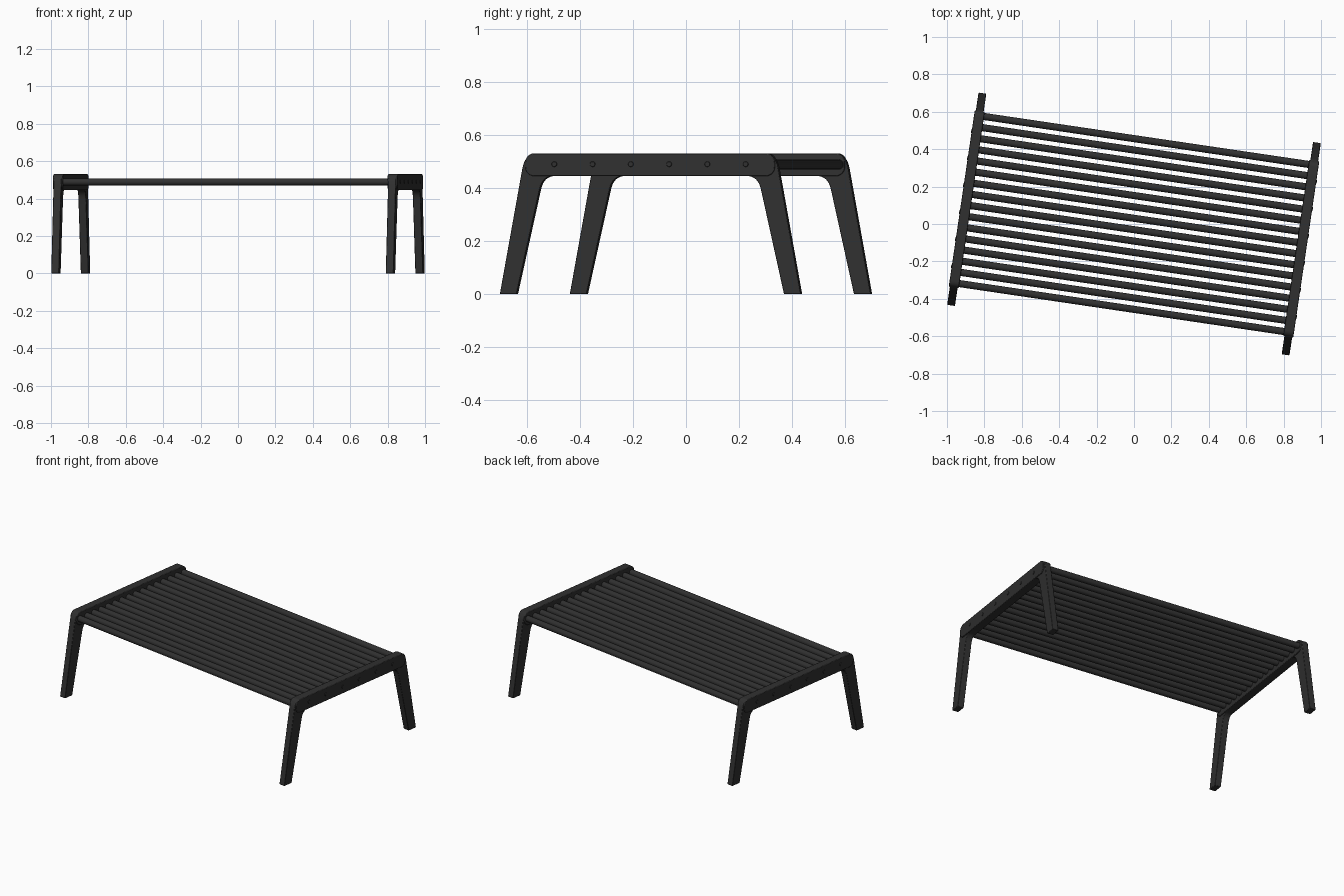
import bpy, bmesh, math
from mathutils import Matrix, Vector

if "Cube" in bpy.data.objects:
    bpy.data.objects.remove(bpy.data.objects["Cube"])

mat = bpy.data.materials.new("charcoal")
mat.diffuse_color = (0.03, 0.03, 0.03, 1)
mat.use_nodes = True
mat.node_tree.nodes["Principled BSDF"].inputs["Base Color"].default_value = mat.diffuse_color
TURN = Matrix.Rotation(math.radians(-8.4), 4, 'Z')   # whole table sits turned on the grid


def finish(name, bm, bevel=0.0):
    bmesh.ops.recalc_face_normals(bm, faces=bm.faces)
    me = bpy.data.meshes.new(name)
    bm.to_mesh(me)
    bm.free()
    me.materials.append(mat)
    ob = bpy.data.objects.new(name, me)
    bpy.context.collection.objects.link(ob)
    ob.matrix_world = TURN
    bpy.context.view_layer.objects.active = ob
    ob.select_set(True)
    bpy.ops.object.shade_smooth_by_angle(angle=math.radians(35))
    ob.select_set(False)
    if bevel:
        b = ob.modifiers.new("soft edges", 'BEVEL')
        b.width, b.segments, b.limit_method = bevel, 2, 'ANGLE'
        b.angle_limit = math.radians(40)
    return ob


def fillet(a, corner, b, n=8):
    """Curved corner between two points."""
    a, c, b = Vector(a), Vector(corner), Vector(b)
    return [tuple(a * (1 - t) ** 2 + c * 2 * t * (1 - t) + b * t * t)
            for t in (i / n for i in range(n + 1))]


def extrude_profile(name, pts, x0, x1, bevel):
    bm = bmesh.new()
    f = bm.faces.new([bm.verts.new((x0, y, z)) for y, z in pts])
    g = bmesh.ops.extrude_face_region(bm, geom=[f])
    bmesh.ops.translate(bm, vec=(x1 - x0, 0, 0),
                        verts=[v for v in g['geom'] if isinstance(v, bmesh.types.BMVert)])
    return finish(name, bm, bevel)


def rod(name, x0, x1, y, z, r, r2=None, seg=24):
    bm = bmesh.new()
    m = Matrix.Translation(((x0 + x1) / 2, y, z)) @ Matrix.Rotation(math.pi / 2, 4, 'Y')
    bmesh.ops.create_cone(bm, cap_ends=True, segments=seg, radius1=r,
                          radius2=r2 or r, depth=abs(x1 - x0), matrix=m)
    return finish(name, bm)


# half outline of the splayed leg arch, mirrored to the other side
half = ([(0.510, 0.0), (0.574, 0.0)]
        + fillet((0.488, 0.475), (0.477, 0.529), (0.437, 0.529)))
inner = fillet((0.368, 0.445), (0.411, 0.445), (0.422, 0.395))
half = inner + half
arch = half + [(-y, z) for y, z in reversed(half)]

# rounded rail outline
rail = []
for cy, cz, a0 in ((0.442, 0.497, 0), (-0.442, 0.497, 90), (-0.442, 0.479, 180), (0.442, 0.479, 270)):
    for i in range(7):
        a = math.radians(a0 + 15 * i)
        rail.append((cy + 0.034 * math.cos(a), cz + 0.034 * math.sin(a)))

XC = 0.904                                            # centre of each end frame
for side, s in (("left", -1), ("right", 1)):
    c = s * XC
    extrude_profile(side + "_leg_arch", arch, c - 0.021, c + 0.021, 0.003)
    extrude_profile(side + "_rail", rail, c - 0.027, c + 0.027, 0.003)
    for i in range(6):                                # bolt heads on the outside
        x0, x1 = c + s * 0.024, c + s * 0.030
        ra, rb = (0.012, 0.009) if s > 0 else (0.009, 0.012)
        rod(f"{side}_bolt_{i + 1}", x0, x1, (i - 2.5) * 0.146, 0.49, ra, rb, 16)

# round slats between the end frames
for i in range(16):
    rod(f"slat_{i + 1}", -XC, XC, (i - 7.5) * 0.0602, 0.489, 0.019)
